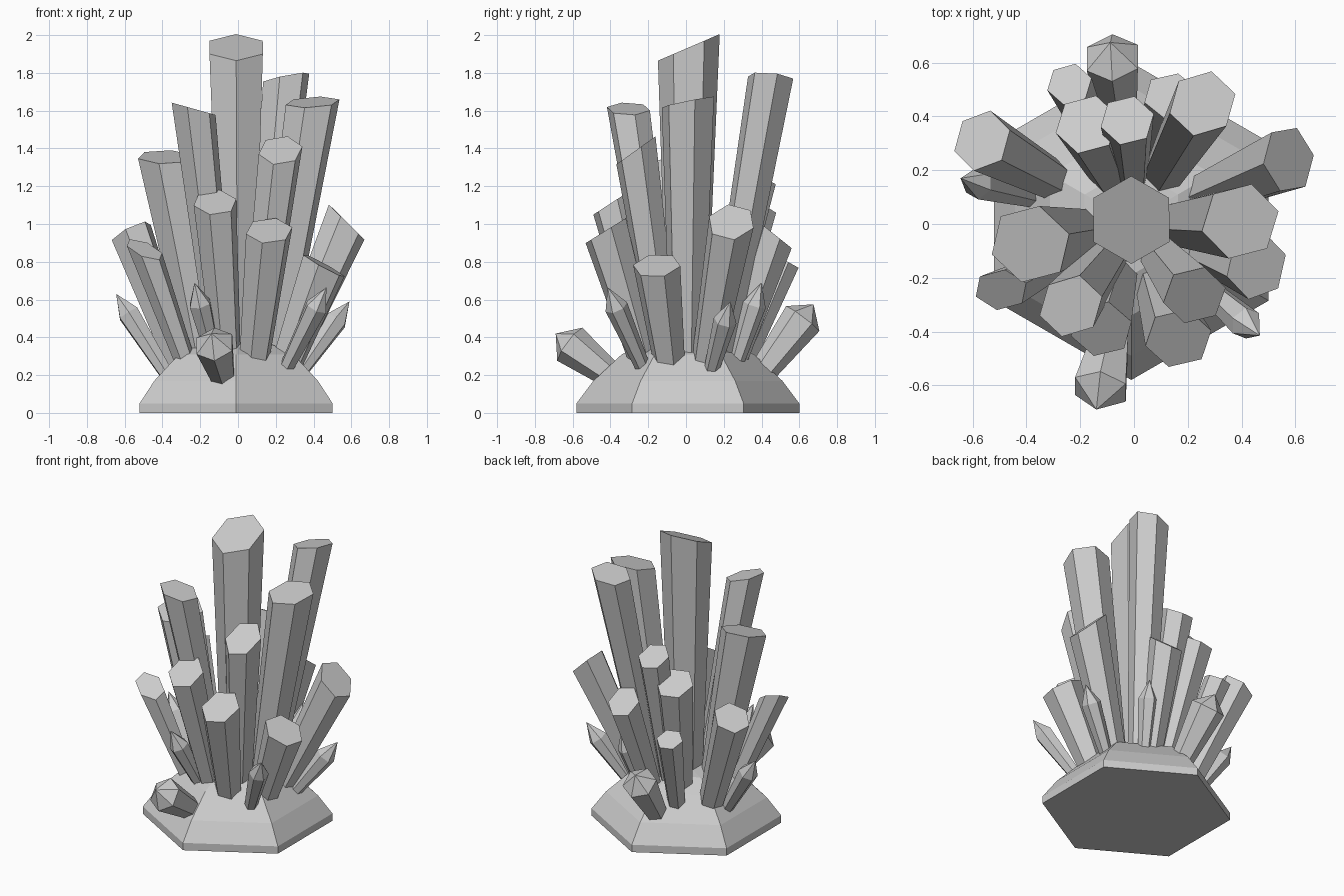
import bpy, bmesh, math
from mathutils import Vector

if "Cube" in bpy.data.objects:
    bpy.data.objects.remove(bpy.data.objects["Cube"])

UP = Vector((0, 0, 1))


def make_object(name, bm):
    bmesh.ops.recalc_face_normals(bm, faces=bm.faces)
    mesh = bpy.data.meshes.new(name)
    bm.to_mesh(mesh)
    bm.free()
    obj = bpy.data.objects.new(name, mesh)
    bpy.context.collection.objects.link(obj)


def skin(name, rings, tip=None):
    # Joins six-point rings with quads and closes both ends
    bm = bmesh.new()
    loops = [[bm.verts.new(p) for p in ring] for ring in rings]
    for a, b in zip(loops, loops[1:]):
        for i in range(6):
            j = (i + 1) % 6
            bm.faces.new((a[i], a[j], b[j], b[i]))
    bm.faces.new(loops[0][::-1])
    if tip is None:
        bm.faces.new(loops[-1])
    else:
        point = bm.verts.new(tip)
        for i in range(6):
            bm.faces.new((loops[-1][i], loops[-1][(i + 1) % 6], point))
    make_object(name, bm)


def hex_ring(center, axis, radius, phase, normal=None):
    # Ring around an axis; a normal cuts it obliquely
    u = (Vector((1, 0, 0)) - axis * axis.x).normalized()
    v = axis.cross(u)
    pts = []
    for i in range(6):
        a = math.radians(phase + 60 * i)
        r = (u * math.cos(a) + v * math.sin(a)) * radius
        if normal:
            r -= axis * (normal.dot(r) / normal.dot(axis))
        pts.append(center + r)
    return pts


def root(top, spread):
    # Crystals fan out: the root sits on the rock below, nearer the middle
    x, y = top.x * spread, top.y * spread
    return Vector((x, y, 0.38 - 0.4 * math.hypot(x, y)))


def cut_crystal(name, x, y, z, radius, gx, gy, spread=None):
    # Widening prism with a top cut at slopes gx, gy
    top = Vector((x, y, z))
    base = root(top, spread or 0.78 - 0.26 * z)
    axis = (top - base).normalized()
    phase = 30 if z > 1.9 else 15
    skin(name, [hex_ring(base - axis * 0.08, axis, radius * 0.62, phase),
                hex_ring(top, axis, radius, phase, Vector((-gx, -gy, 1)))])


def pointed_crystal(name, x, y, z, spread=0.6):
    # Thin prism with a pyramid tip; the two outermost are stout
    tip = Vector((x, y, z))
    base = root(tip, spread)
    stout = abs(y) > 0.6
    radius = 0.11 if stout else 0.062
    axis = (tip - base).normalized()
    shoulder = tip - axis * (0.095 if stout else 0.125)
    skin(name, [hex_ring(base - axis * 0.05, axis, radius * 0.6, 30),
                hex_ring(shoulder, axis, radius, 30)], tip)


# Faceted rock base
profile = [(0.59, 0), (0.59, 0.05), (0.50, 0.17), (0.35, 0.31), (0.2, 0.37)]
skin("rock_base", [hex_ring(Vector((-0.01, 0.01, z)), UP, r, 30) for r, z in profile],
     (-0.01, 0.01, 0.385))

# Large crystals with obliquely cut tops
cut_crystal("center_crystal", -0.01, 0.015, 1.935, 0.163, 0, 0.43)
cut_crystal("right_tall_crystal", 0.395, 0.01, 1.645, 0.143, 0.05, 0.2, 0.46)
cut_crystal("back_right_tall_crystal", 0.255, 0.448, 1.775, 0.123, 0.2, -0.1, 0.42)
cut_crystal("front_left_tall_crystal", -0.235, -0.305, 1.61, 0.115, -0.28, 0)
cut_crystal("left_tall_crystal", -0.385, -0.075, 1.355, 0.148, 0, 0.25, 0.5)
cut_crystal("front_right_mid_crystal", 0.225, -0.265, 1.39, 0.117, 0, 0.72)
cut_crystal("front_right_low_crystal", 0.165, -0.425, 0.965, 0.125, 0, 0.62)
cut_crystal("front_mid_crystal", -0.122, -0.39, 1.115, 0.117, 0, 0.65)
cut_crystal("left_front_low_crystal", -0.495, -0.245, 0.865, 0.083, -0.35, 0.55)
cut_crystal("left_back_crystal", -0.565, 0.31, 0.955, 0.117, 0.5, -0.3)
cut_crystal("back_left_mid_crystal", -0.175, 0.37, 1.11, 0.12, 0.1, -0.5)
cut_crystal("back_mid_crystal", -0.025, 0.385, 1.26, 0.102, 0, -0.55)
cut_crystal("back_left_low_crystal", -0.24, 0.52, 0.8, 0.085, 0.1, -0.45)
cut_crystal("right_back_crystal", 0.575, 0.24, 1.01, 0.125, -1, 0, 0.45)
cut_crystal("right_front_low_crystal", 0.455, -0.155, 0.78, 0.128, -0.55, 0.1)
cut_crystal("back_right_low_crystal", 0.14, 0.475, 0.94, 0.105, 0, -0.8)

# Small pointed crystals, placed by their tips
pointed_crystal("front_point", -0.14, -0.69, 0.42)
pointed_crystal("back_point", -0.088, 0.675, 0.575)
pointed_crystal("left_point", -0.645, 0.17, 0.63)
pointed_crystal("right_point", 0.59, 0.235, 0.59, 0.58)
pointed_crystal("front_right_point", 0.468, -0.415, 0.665, 0.55)
pointed_crystal("front_left_point", -0.23, -0.4, 0.69, 0.55)
pointed_crystal("back_right_point", 0.21, 0.4, 0.69, 0.66)
